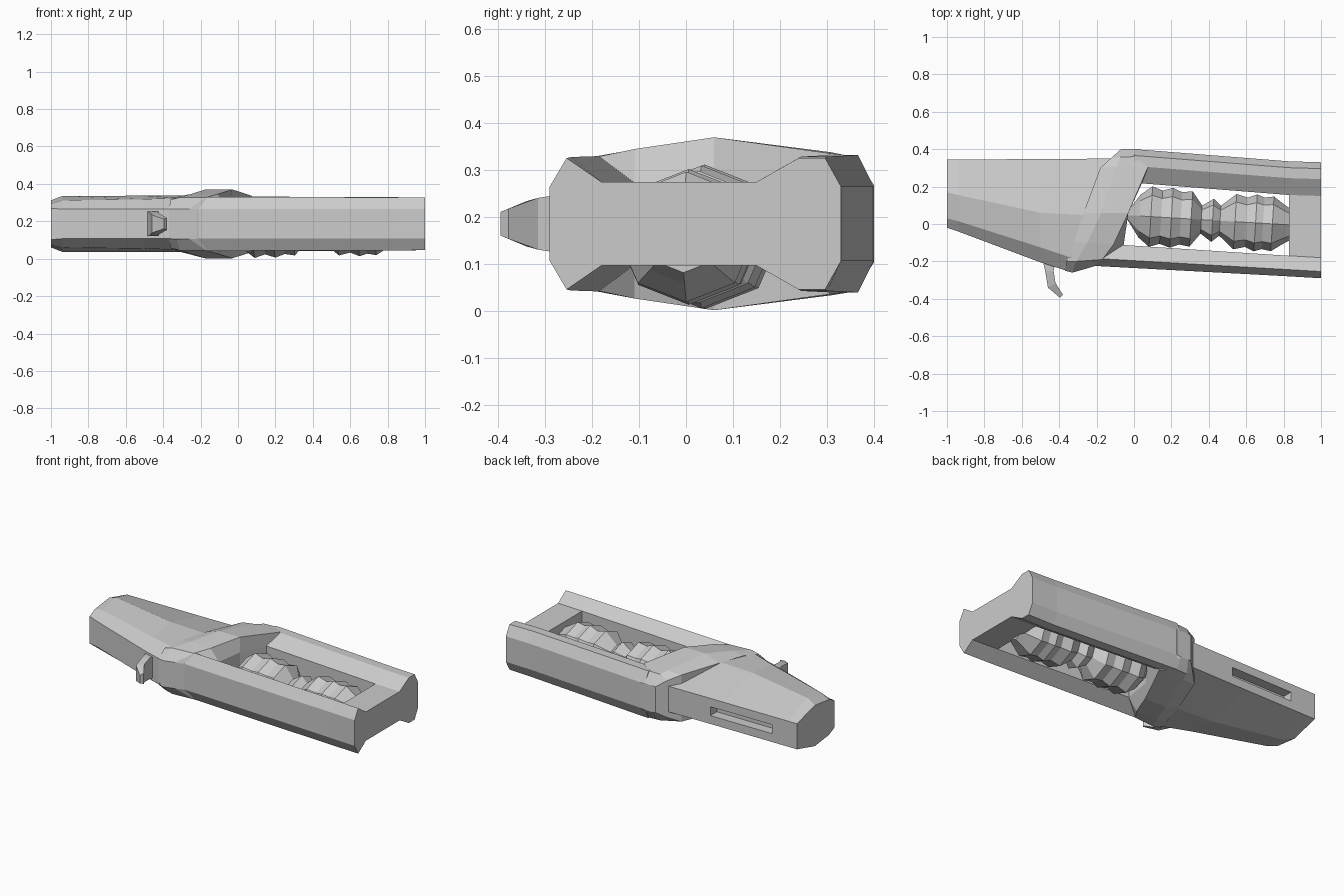
import bpy, bmesh, math
from mathutils import Vector

MID = 0.186  # height of the horizontal symmetry plane


def add_object(name, bm):
    bmesh.ops.recalc_face_normals(bm, faces=bm.faces[:])
    mesh = bpy.data.meshes.new(name)
    bm.to_mesh(mesh)
    bm.free()
    obj = bpy.data.objects.new(name, mesh)
    bpy.context.collection.objects.link(obj)
    return obj


def skin(name, rings):
    """Join equal-length rings of points into a closed solid."""
    bm = bmesh.new()
    loops = [[bm.verts.new(p) for p in r] for r in rings]
    n = len(loops[0])
    for a, b in zip(loops, loops[1:]):
        for i in range(n):
            j = (i + 1) % n
            bm.faces.new((a[i], a[j], b[j], b[i]))
    bm.faces.new(loops[0])
    bm.faces.new(loops[-1])
    return add_object(name, bm)


def loft(name, chains):
    """Each chain is the upper half of a section, mirrored about MID."""
    return skin(name, [c + [(x, y, 2 * MID - z) for x, y, z in reversed(c)]
                       for c in chains])


# Tapered rear grip
grip = loft("grip", [
    [(-1.0, .345, .265), (-1.0, .17, .312), (-1.0, .03, .295), (-1.0, -.02, .27)],
    [(-.94, .345, .265), (-.94, .155, .335), (-.94, .015, .312), (-.94, -.04, .265)],
    [(-.50, .347, .265), (-.50, .06, .337), (-.50, -.125, .318), (-.50, -.205, .265)],
    [(-.10, .350, .265), (-.22, .045, .337), (-.32, -.185, .325), (-.36, -.25, .265)],
])

# Slot in the back of the grip
bm = bmesh.new()
bmesh.ops.create_cube(bm, size=1)
for v in bm.verts:
    v.co = Vector((v.co.x * .42 - .62, v.co.y * .12 + .345, v.co.z * .055 + MID))
cutter = add_object("slot_cutter", bm)
cutter.hide_render = True
cutter.hide_set(True)
cut = grip.modifiers.new("slot", 'BOOLEAN')
cut.object = cutter
cut.solver = 'EXACT'

# Raised diagonal collar, lofted from back to front
loft("collar", [
    [(-.07, .40, .265), (-.05, .40, .268), (.00, .40, .268), (.03, .40, .265)],
    [(-.12, .355, .300), (-.075, .358, .328), (.00, .36, .330), (.06, .36, .275)],
    [(-.18, .30, .330), (-.09, .31, .338), (.075, .305, .336), (.08, .30, .275)],
    [(-.27, .06, .336), (-.175, .06, .370), (-.03, .06, .370), (-.03, .06, .275)],
    [(-.32, -.10, .333), (-.25, -.10, .346), (-.11, -.11, .345), (-.055, -.11, .275)],
    [(-.36, -.20, .315), (-.31, -.20, .328), (-.17, -.19, .328), (-.15, -.20, .275)],
    [(-.37, -.25, .265), (-.33, -.26, .267), (-.26, -.24, .267), (-.22, -.228, .265)],
])

# Two side rails, inner faces sloping into the window
loft("back_rail", [
    [(x, o, .265), (x, o - .034, z), (x, o - .09, z), (x, o - .18, .275)]
    for x, o, z in [(0, .40, .332), (.07, .395, .332), (.83, .335, .329), (1, .33, .326)]])
loft("front_rail", [
    [(x - d[0], o, .265), (x - d[1], o + .036, z), (x, o + .11, .275)]
    for x, o, z, d in [(-.06, -.222, .330, (.19, .11)), (.83, -.28, .328, (0, 0)),
                       (1, -.29, .326, (0, 0))]])

# Cross bar closing the window
loft("end_bar", [[(x, a, .275), (x, b, .275)]
                 for x, a, b in [(.83, .155, -.17), (1, .15, -.18)]])

# Ribbed eight-sided core inside the window: (distance along x, radius)
profile = [(-.04, .015), (.03, .115), (.09, .162), (.145, .142), (.20, .160),
           (.25, .140), (.305, .148), (.36, .075), (.42, .115), (.46, .080),
           (.54, .148), (.60, .132), (.65, .152), (.69, .138), (.74, .146),
           (.80, .105), (.84, .08)]
skin("ribbed_core", [
    [(x + .06 * r * math.sin(t), .045 - .06 * x + r * math.sin(t), .158 + .95 * r * math.cos(t))
     for t in (k * math.tau / 8 for k in range(8))] for x, r in profile])

# Hooked trigger, thinning towards its tip
loft("trigger", [
    [(-.49, -.19, MID + .065), (-.42, -.20, MID + .065)],
    [(-.475, -.25, MID + .065), (-.43, -.25, MID + .065)],
    [(-.46, -.34, MID + .048), (-.42, -.315, MID + .055)],
    [(-.395, -.395, MID + .025), (-.38, -.378, MID + .032)],
])
